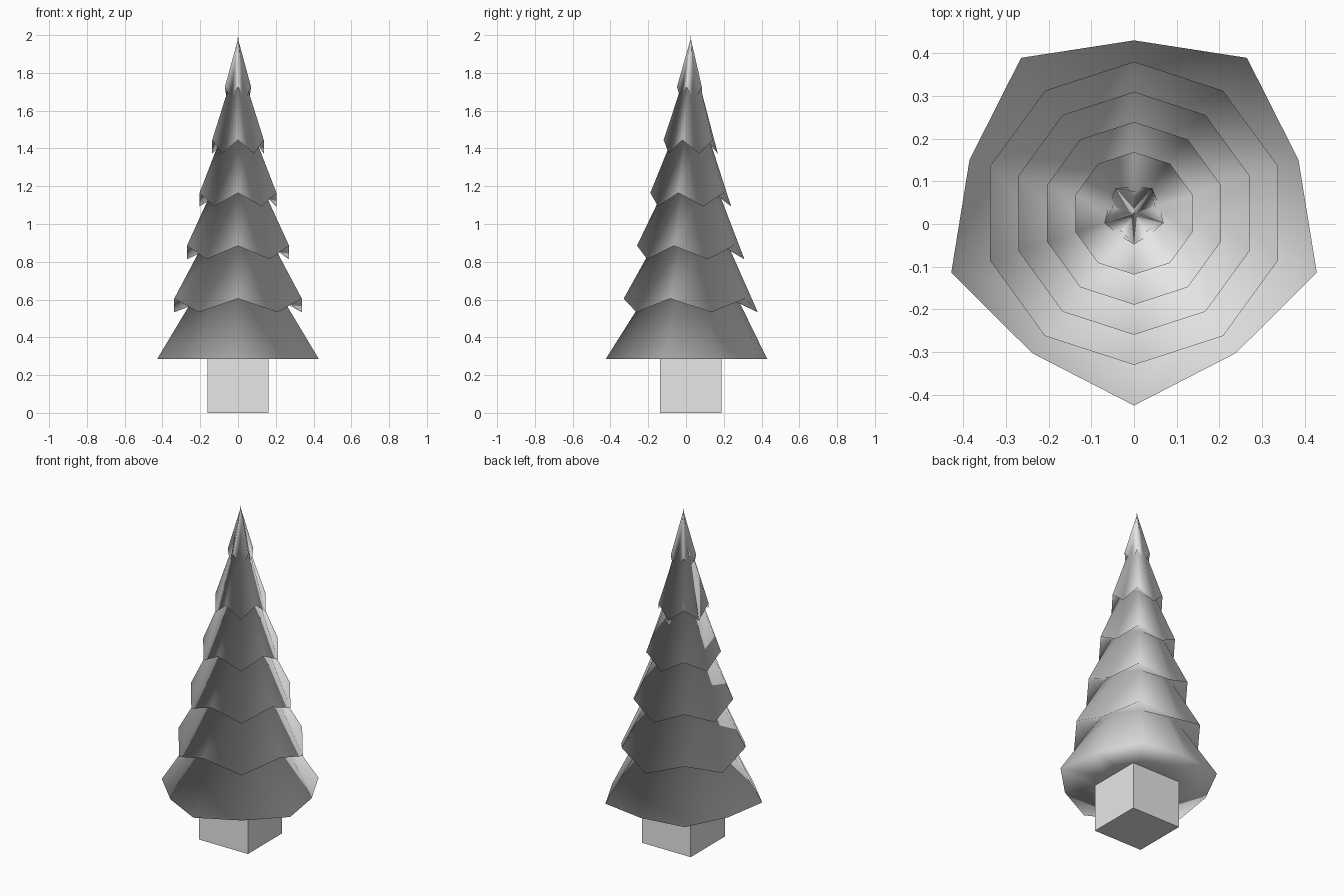
import bpy, bmesh, math

cube = bpy.data.objects.get("Cube")
if cube:
    bpy.data.objects.remove(cube, do_unlink=True)

SIDES = 10
AXIS_Y = 0.025


def make_material(name, rgb):
    mat = bpy.data.materials.new(name)
    mat.use_nodes = True
    colour = (*rgb, 1.0)
    mat.diffuse_color = colour
    mat.node_tree.nodes["Principled BSDF"].inputs["Base Color"].default_value = colour
    return mat


def make_object(name, bm, mat, smooth):
    bmesh.ops.recalc_face_normals(bm, faces=bm.faces)
    mesh = bpy.data.meshes.new(name)
    bm.to_mesh(mesh)
    bm.free()
    for poly in mesh.polygons:
        poly.use_smooth = smooth
    mesh.materials.append(mat)
    obj = bpy.data.objects.new(name, mesh)
    bpy.context.collection.objects.link(obj)
    return obj


def add_ring(bm, r_even, r_odd, z_even, z_odd):
    """Ten-sided ring starting at the front, alternating two radii and heights."""
    verts = []
    for i in range(SIDES):
        r, z = (r_odd, z_odd) if i % 2 else (r_even, z_even)
        a = math.tau * i / SIDES
        verts.append(bm.verts.new((r * math.sin(a), AXIS_Y - r * math.cos(a), z)))
    return verts


grey = make_material("light_grey", (0.8, 0.8, 0.8))

# Foliage: one continuous folded skin, each tier flaring out from a narrow neck
bm = bmesh.new()
rings = [add_ring(bm, 0.2, 0.2, 0.285, 0.285),
         add_ring(bm, 0.45, 0.405, 0.285, 0.285)]
for tier in range(5):
    radius = 0.355 - 0.0705 * tier
    z = 0.605 + 0.28 * tier
    odd_radius = radius * (0.85 if tier == 4 else 1.0)
    rings.append(add_ring(bm, radius * 0.7, radius * 0.7, z, z))
    rings.append(add_ring(bm, radius, odd_radius, z, z - 0.072))
# Thin leader at the top
rings.append(add_ring(bm, 0.003, 0.003, 1.97, 1.97))
for low, high in zip(rings, rings[1:]):
    for i in range(SIDES):
        j = (i + 1) % SIDES
        bm.faces.new((low[i], low[j], high[j], high[i]))
tip = bm.verts.new((0, AXIS_Y, 2.0))
for i in range(SIDES):
    bm.faces.new((rings[-1][i], rings[-1][(i + 1) % SIDES], tip))
bm.faces.new(reversed(rings[0]))
make_object("foliage", bm, grey, True)

# Trunk: square block
bm = bmesh.new()
bmesh.ops.create_cube(bm, size=1.0)
for v in bm.verts:
    v.co = (v.co.x * 0.325, v.co.y * 0.325 + AXIS_Y, (v.co.z + 0.5) * 0.29)
make_object("trunk", bm, grey, False)
